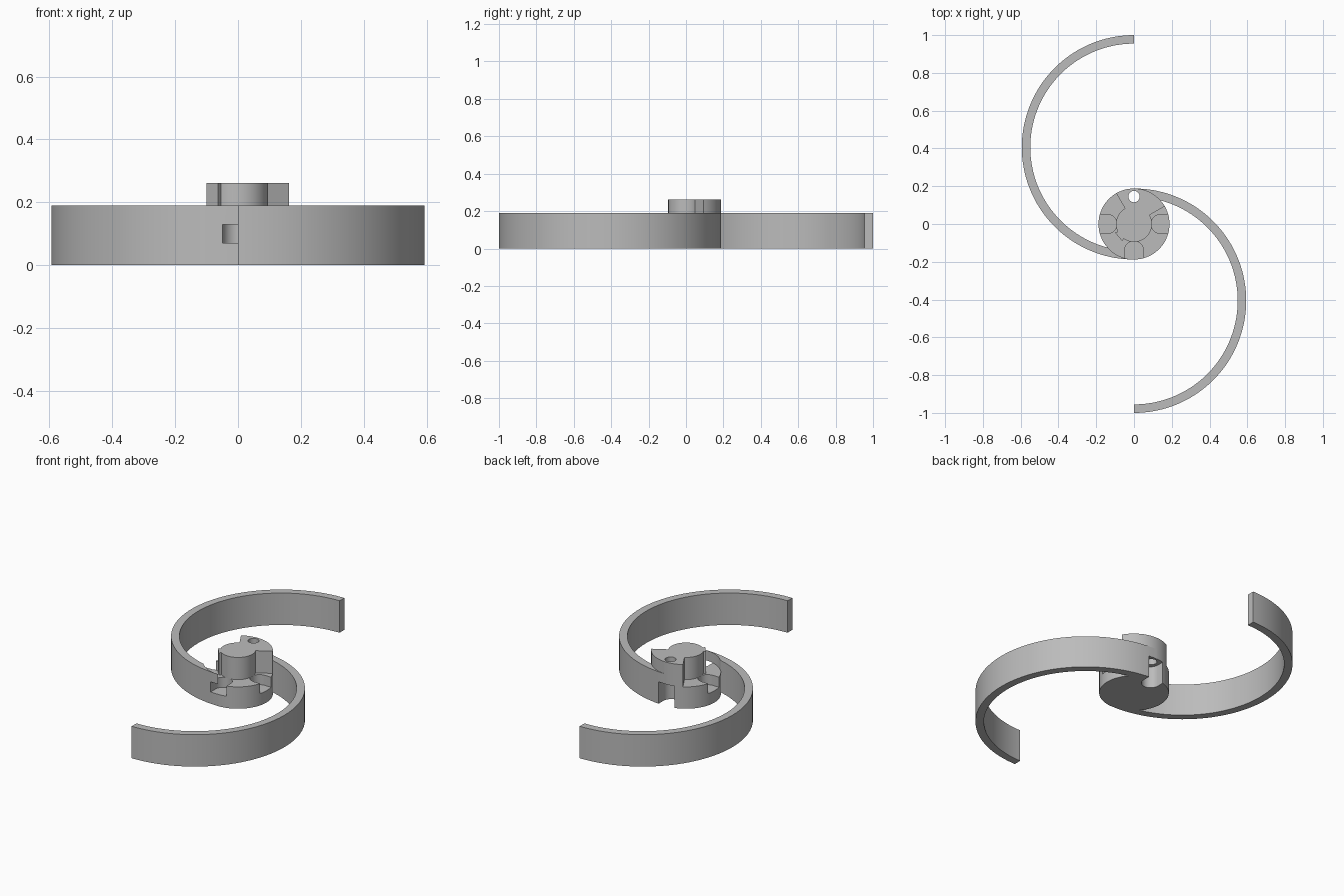
import bpy, bmesh
from math import sin, cos, acos, radians, degrees
from mathutils import Vector

cube = bpy.data.objects.get("Cube")
if cube:
    bpy.data.objects.remove(cube, do_unlink=True)

HUB_R, HUB_TOP = 0.188, 0.13
ARM_TOP, KEY_TOP = 0.19, 0.262
ARM_R, WALL = 0.594, 0.045
ARM_Y = 1 - ARM_R
SLOT_R, SLOT_FLOOR = 0.05, 0.07

grey = bpy.data.materials.new("plain grey")
grey.use_nodes = True
grey.diffuse_color = (0.5, 0.5, 0.5, 1)
grey.node_tree.nodes["Principled BSDF"].inputs["Base Color"].default_value = (0.5, 0.5, 0.5, 1)


def arc(r, start, end, steps, center=(0, 0)):
    """Points on an arc, angles in degrees."""
    angles = [radians(start + (end - start) * i / steps) for i in range(steps + 1)]
    return [(center[0] + r * cos(a), center[1] + r * sin(a)) for a in angles]


def prism(name, points, z0, z1):
    """Extrude a flat outline from z0 to z1."""
    bm = bmesh.new()
    face = bm.faces.new([bm.verts.new((x, y, z0)) for x, y in points])
    top = bmesh.ops.extrude_face_region(bm, geom=[face])
    verts = [v for v in top["geom"] if isinstance(v, bmesh.types.BMVert)]
    bmesh.ops.translate(bm, verts=verts, vec=Vector((0, 0, z1 - z0)))
    bmesh.ops.recalc_face_normals(bm, faces=bm.faces)
    mesh = bpy.data.meshes.new(name)
    bm.to_mesh(mesh)
    bm.free()
    mesh.materials.append(grey)
    obj = bpy.data.objects.new(name, mesh)
    bpy.context.collection.objects.link(obj)
    return obj


def activate(obj):
    bpy.ops.object.select_all(action="DESELECT")
    obj.select_set(True)
    bpy.context.view_layer.objects.active = obj


def cut(obj, cutter):
    """Subtract the cutter and throw it away."""
    cutter.hide_render = True
    mod = obj.modifiers.new("cut", "BOOLEAN")
    mod.operation, mod.solver, mod.object = "DIFFERENCE", "EXACT", cutter
    activate(obj)
    bpy.ops.object.modifier_apply(modifier=mod.name)
    bpy.data.objects.remove(cutter, do_unlink=True)


def slot(angle, z0, z1):
    """Round-ended slot opening outward in the given direction."""
    outline = arc(SLOT_R, 90, 270, 20, (0.14, 0)) + [(0.25, -SLOT_R), (0.25, SLOT_R)]
    a = radians(angle)
    turned = [(x * cos(a) - y * sin(a), x * sin(a) + y * cos(a)) for x, y in outline]
    return prism("slot_cutter", turned, z0, z1)


# Hub disc with three shallow slots and one through slot at the back
hub = prism("hub", arc(HUB_R, 0, 360, 96)[:-1], 0, HUB_TOP)
for angle in (0, 180, 270):
    cut(hub, slot(angle, SLOT_FLOOR, 0.3))
cut(hub, slot(90, -0.1, 0.3))

# Curved arms, each fading out along the hub rim
inner_r = ARM_R - WALL
phi = acos((inner_r ** 2 - HUB_R ** 2 - ARM_Y ** 2) / (2 * HUB_R * ARM_Y))
meet = Vector((-HUB_R * sin(phi), -HUB_R * cos(phi) - ARM_Y))
inner_end = 180 + degrees(acos(-meet.x / inner_r))
outline = arc(ARM_R, 90, 270, 72, (0, ARM_Y))
outline += arc(HUB_R - 0.001, 270, 270 - degrees(phi), 14)
outline += arc(inner_r, inner_end, 90, 64, (0, ARM_Y))
arms = []
for name, sign, angle, floor in (("back_arm", 1, 270, SLOT_FLOOR), ("front_arm", -1, 90, -0.1)):
    arm = prism(name, [(sign * x, sign * y) for x, y in outline], 0, ARM_TOP)
    cut(arm, slot(angle, floor, HUB_TOP))
    arms.append(arm)

# Raised core with a wide wing and a small stop
core_r = 0.095
outline = arc(core_r, 120, 205, 20) + arc(0.11, 205, 235, 1)
outline += arc(core_r, 235, 390, 36) + arc(HUB_R, 30, 120, 24)
core = prism("core_and_wing", outline, HUB_TOP, KEY_TOP)
cut(core, prism("hole_cutter", arc(0.03, 0, 360, 32, (0, 0.145))[:-1], 0, 0.4))

for obj in [hub, core] + arms:
    activate(obj)
    bpy.ops.object.shade_smooth_by_angle(angle=radians(30))
